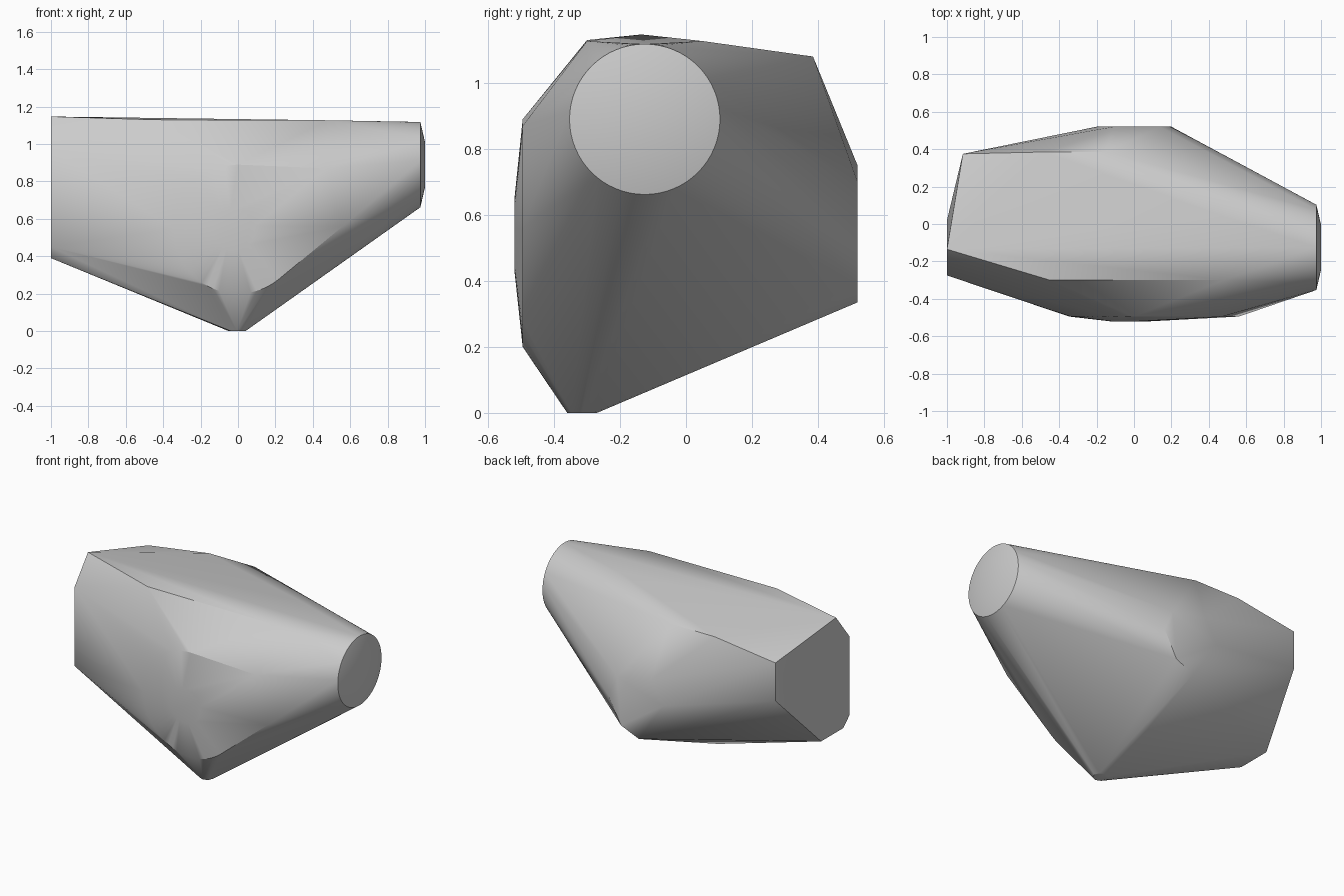
import bpy, bmesh
from math import cos, sin, pi, radians
from mathutils import Vector

cube = bpy.data.objects.get("Cube")
if cube:
    bpy.data.objects.remove(cube, do_unlink=True)

grey = bpy.data.materials.new("stone_grey")
grey.use_nodes = True
colour = (0.6, 0.6, 0.6, 1)
grey.diffuse_color = colour
grey.node_tree.nodes["Principled BSDF"].inputs["Base Color"].default_value = colour


def ring(centre, u, v, radius, count):
    """Points of a circle in the plane spanned by u and v."""
    c, u, v = Vector(centre), Vector(u), Vector(v)
    steps = [2 * pi * i / count for i in range(count)]
    return [c + radius * (cos(a) * u + sin(a) * v) for a in steps]


X, Y, Z = (1, 0, 0), (0, 1, 0), (0, 0, 1)
points = []

# round end with a shallow dome
points += ring((0.975, -0.125, 0.89), Y, Z, 0.228, 64)
points += ring((1, -0.125, 0.89), Y, Z, 0.12, 32)

# round front boss with a shallow dome
points += ring((0, -0.495, 0.545), X, Z, 0.345, 64)
points += ring((-0.02, -0.52, 0.54), X, Z, 0.11, 32)

# front right corners
points += [(0.47, -0.495, 0.87), (0.56, -0.495, 0.56)]

# flat end
points += [(-1, y, z) for y, z in ((-0.275, 0.45), (-0.275, 0.97), (-0.135, 1.147),
                                   (0.02, 0.39), (-0.21, 0.39))]
# back corner beside the flat end
points += [(-0.915, 0.375, z) for z in (0.77, 1.02)]

# top ridges
points += [(-0.45, -0.3, 1.13), (0.48, -0.3, 1.127), (0.45, 0.05, 1.127),
           (-0.48, 0.385, 1.08), (-0.15, 0.385, 1.08)]

# back facet
points += [(x, 0.52, z) for x, z in ((-0.2, 0.6), (-0.11, 0.75), (0.14, 0.7),
                                     (0.2, 0.56), (0.11, 0.39), (-0.02, 0.335))]
# small foot
points += ring((-0.005, -0.315, 0), X, Y, 0.045, 8)

# wrap the points in one convex shell
bm = bmesh.new()
for p in points:
    bm.verts.new(p)
hull = bmesh.ops.convex_hull(bm, input=bm.verts[:])
loose = {g for g in hull["geom_interior"] + hull["geom_unused"]
         if isinstance(g, bmesh.types.BMVert)}
bmesh.ops.delete(bm, geom=list(loose), context="VERTS")
bmesh.ops.dissolve_limit(bm, angle_limit=radians(0.5), verts=bm.verts[:], edges=bm.edges[:])
bmesh.ops.recalc_face_normals(bm, faces=bm.faces[:])

mesh = bpy.data.meshes.new("faceted_body")
bm.to_mesh(mesh)
bm.free()
mesh.materials.append(grey)
body = bpy.data.objects.new("faceted_body", mesh)
bpy.context.collection.objects.link(body)

# smooth facets, keeping hard edges
bpy.ops.object.select_all(action="DESELECT")
body.select_set(True)
bpy.context.view_layer.objects.active = body
bpy.ops.object.shade_smooth_by_angle(angle=radians(30))
